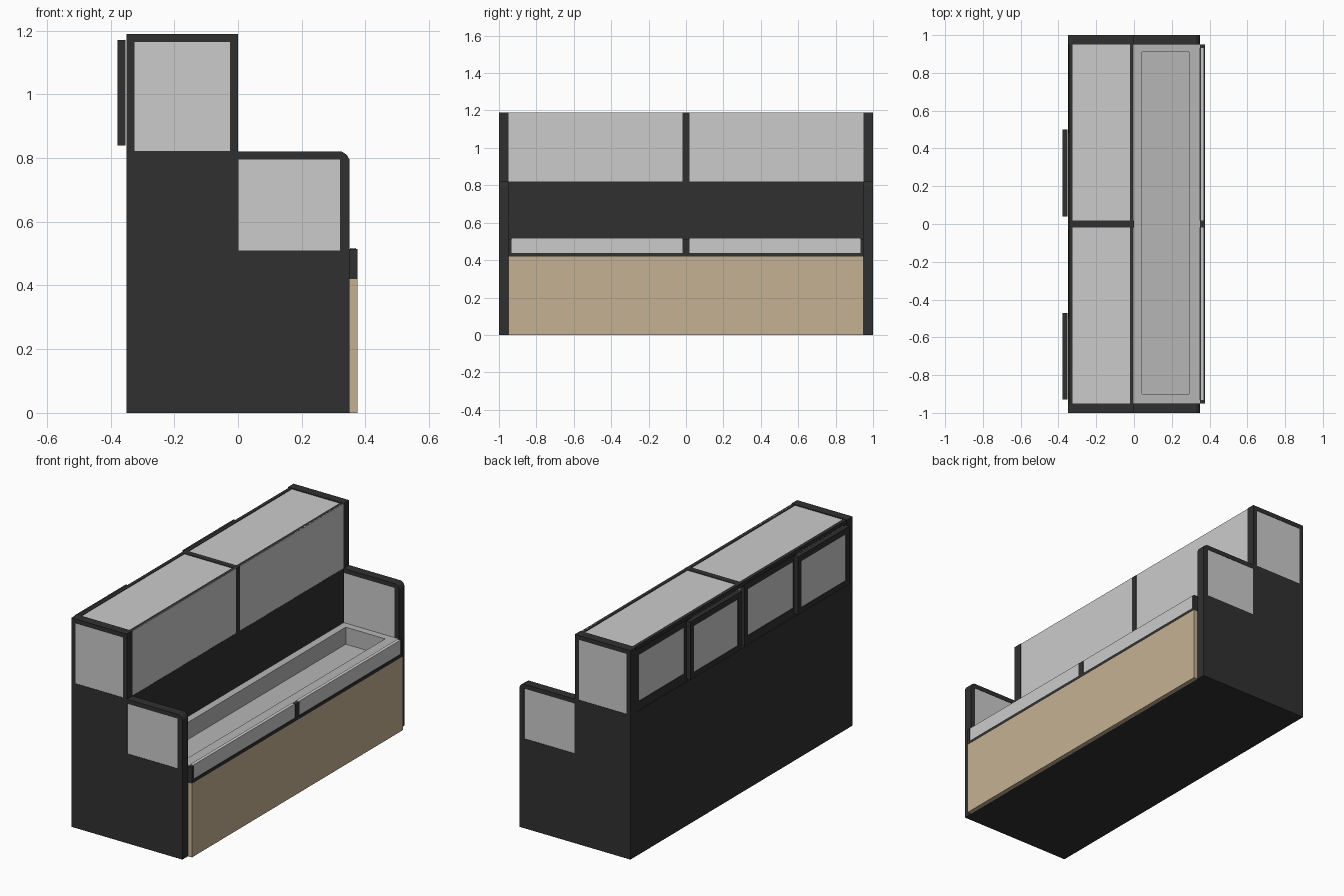
import bpy, bmesh
from mathutils import Vector

if "Cube" in bpy.data.objects:
    bpy.data.objects.remove(bpy.data.objects["Cube"])


def material(name, rgb):
    m = bpy.data.materials.new(name)
    m.diffuse_color = (*rgb, 1)
    m.use_nodes = True
    m.node_tree.nodes["Principled BSDF"].inputs["Base Color"].default_value = m.diffuse_color
    return m


BLACK = material("black", (0.03, 0.03, 0.03))
TAN = material("tan", (0.56, 0.44, 0.29))
STEEL = material("steel", (0.47, 0.47, 0.47))


def finish(name, bm, mat):
    bmesh.ops.recalc_face_normals(bm, faces=bm.faces[:])
    me = bpy.data.meshes.new(name)
    bm.to_mesh(me)
    bm.free()
    ob = bpy.data.objects.new(name, me)
    bpy.context.collection.objects.link(ob)
    if mat:
        me.materials.append(mat)
    return ob


def box(name, x, y, z, mat=None):
    bm = bmesh.new()
    bmesh.ops.create_cube(bm, size=1)
    for v in bm.verts:
        v.co = Vector([(r[0] + r[1]) / 2 + c * (r[1] - r[0])
                       for r, c in zip((x, y, z), v.co)])
    return finish(name, bm, mat)


def rect(a0, a1, b0, b1):
    return [(a0, b0), (a1, b0), (a1, b1), (a0, b1)]


def slab(name, axis, start, end, loops, mat=None):
    """Extrude an outline with holes along an axis (0=x, 1=y, 2=z)."""
    bm = bmesh.new()
    for loop in loops:
        vs = []
        for p in loop:
            c = list(p)
            c.insert(axis, start)
            vs.append(bm.verts.new(c))
        for i, v in enumerate(vs):
            bm.edges.new((v, vs[(i + 1) % len(vs)]))
    bmesh.ops.triangle_fill(bm, use_beauty=True, edges=bm.edges[:])
    ext = bmesh.ops.extrude_face_region(bm, geom=bm.faces[:])
    move = Vector((0, 0, 0))
    move[axis] = end - start
    bmesh.ops.translate(bm, vec=move,
                        verts=[g for g in ext["geom"] if isinstance(g, bmesh.types.BMVert)])
    return finish(name, bm, mat)


# Cabinet body
box("rear_body", (-0.35, 0), (-0.95, 0.95), (0, 0.82), BLACK)
box("base_body", (0, 0.35), (-0.95, 0.95), (0, 0.40), BLACK)

# Stepped end frames with two windows each
outline = [(-0.35, 0), (0.35, 0), (0.35, 0.795), (0.342, 0.81), (0.327, 0.82),
           (0, 0.82), (0, 1.19), (-0.35, 1.19)]
upper = rect(-0.325, -0.025, 0.822, 1.165)
lower = rect(0.002, 0.32, 0.51, 0.795)
for side, s in (("front", -1), ("back", 1)):
    slab(side + "_end_frame", 1, s * 0.95, s * 1.0, [outline, upper, lower], BLACK)
    ys = sorted((s * 0.952, s * 0.998))
    box(side + "_upper_end_glass", (-0.325, -0.025), ys, (0.822, 1.165))
    box(side + "_lower_end_glass", (0.002, 0.32), ys, (0.51, 0.795))

# Upper case rails and centre divider
box("top_rear_rail", (-0.345, -0.325), (-0.95, 0.95), (1.165, 1.188), BLACK)
box("top_front_rail", (-0.022, -0.004), (-0.95, 0.95), (1.168, 1.188), BLACK)
box("top_divider", (-0.325, -0.02), (-0.018, 0.018), (1.168, 1.188), BLACK)
box("front_divider", (-0.022, 0.0), (-0.018, 0.018), (0.82, 1.188), BLACK)

# Upper case glass, left and right halves
for side, ys in (("near", (-0.95, -0.018)), ("far", (0.018, 0.95))):
    box(side + "_top_glass", (-0.325, -0.022), ys, (1.172, 1.185))
    box(side + "_front_glass", (-0.012, -0.001), ys, (0.82, 1.188))

# Sliding rear doors on alternating tracks
doors = [(0.48, 0.95, -0.348), (0.04, 0.50, -0.378),
         (-0.50, -0.03, -0.348), (-0.93, -0.47, -0.378)]
for i, (y0, y1, x) in enumerate(doors, 1):
    hole = rect(y0 + 0.03, y1 - 0.03, 0.87, 1.135)
    slab(f"rear_door_frame_{i}", 0, x, x + 0.025,
         [rect(y0, y1, 0.84 if i % 2 == 0 else 0.82, 1.17), hole], BLACK)
    box(f"rear_door_glass_{i}", (x + 0.004, x + 0.021), (y0 + 0.03, y1 - 0.03), (0.87, 1.135))

# Recessed display tray
slab("tray_rim", 2, 0.40, 0.512,
     [rect(0.001, 0.349, -0.95, 0.95), rect(0.042, 0.29, -0.90, 0.91)], STEEL)
box("tray_floor", (0.042, 0.29), (-0.90, 0.91), (0.40, 0.415), STEEL)

# Tan front panel with the rail, posts and low glass above it
box("front_panel", (0.35, 0.375), (-0.95, 0.95), (0.0, 0.42), TAN)
box("front_rail", (0.35, 0.375), (-0.95, 0.95), (0.42, 0.438), BLACK)
for i, (y0, y1) in enumerate(((-0.95, -0.932), (-0.018, 0.018), (0.932, 0.95)), 1):
    box(f"front_post_{i}", (0.35, 0.375), (y0, y1), (0.438, 0.514), BLACK)
for side, ys in (("near", (-0.932, -0.018)), ("far", (0.018, 0.932))):
    box(side + "_low_glass", (0.352, 0.371), ys, (0.438, 0.518))
